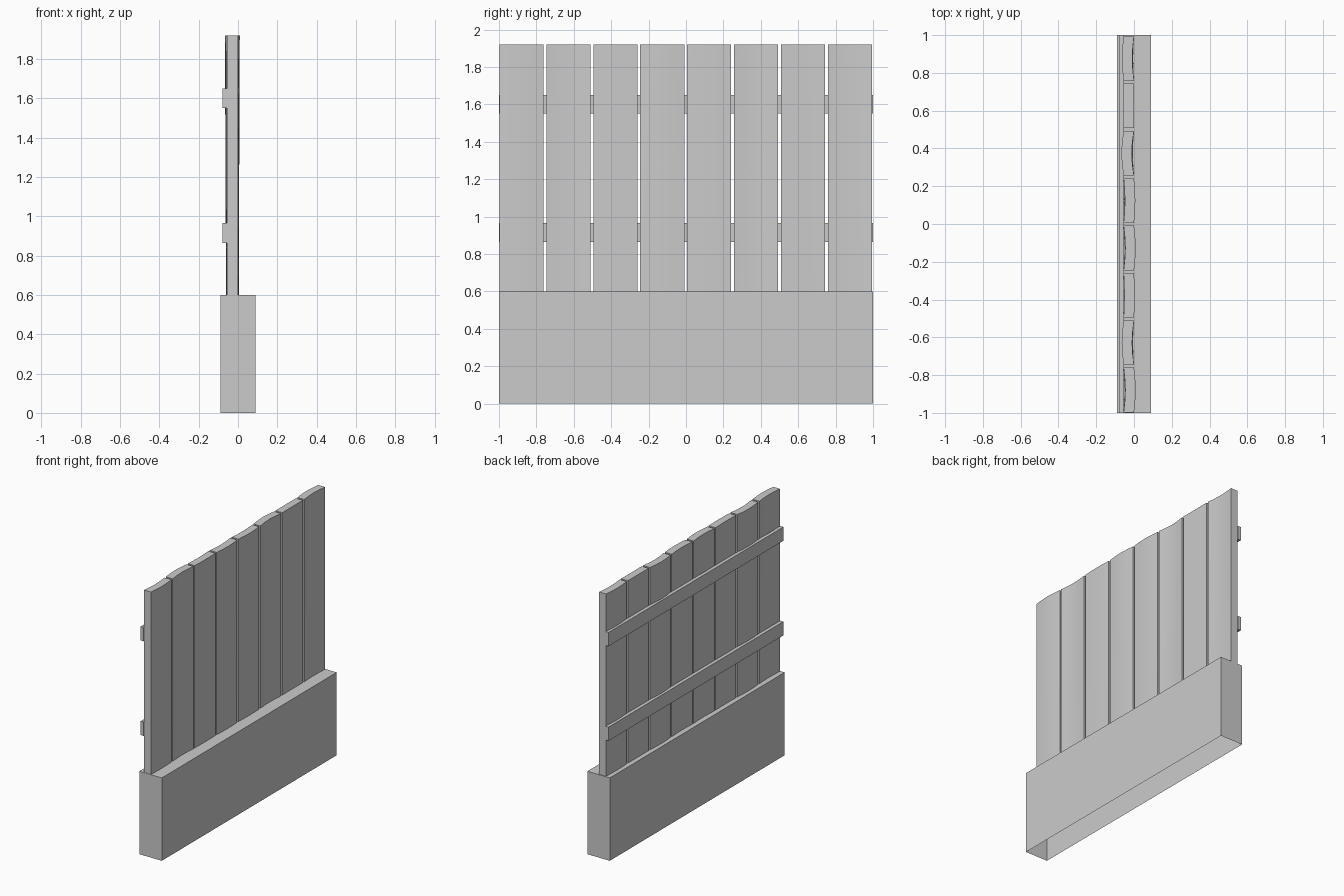
import bpy, bmesh, math

if "Cube" in bpy.data.objects:
    bpy.data.objects.remove(bpy.data.objects["Cube"])


def finish(name, bm):
    bmesh.ops.recalc_face_normals(bm, faces=bm.faces)
    me = bpy.data.meshes.new(name)
    bm.to_mesh(me)
    bm.free()
    ob = bpy.data.objects.new(name, me)
    bpy.context.collection.objects.link(ob)
    return ob


def box(name, lo, hi, open_bottom=False):
    bm = bmesh.new()
    bmesh.ops.create_cube(bm, size=1)
    for v in bm.verts:
        for i in range(3):
            v.co[i] = lo[i] if v.co[i] < 0 else hi[i]
    if open_bottom:
        down = [f for f in bm.faces if f.calc_center_median().z < lo[2] + 1e-5]
        bmesh.ops.delete(bm, geom=down, context='FACES_ONLY')
    return finish(name, bm)


def plank(name, y0, width, bow):
    # warped board: bowed cross-section, lofted from bottom to top
    bm = bmesh.new()
    cols = 4
    rings = []
    for z, k in ((0.6, 0.5), (1.25, 0.7), (1.92, 1.0)):
        def shift(t):
            return bow * k * math.sin(math.pi * t)
        ts = [i / cols for i in range(cols + 1)]
        pts = [(0.0 + shift(t), y0 + width * t) for t in ts]
        pts += [(-0.055 + shift(t), y0 + width * t) for t in reversed(ts)]
        rings.append([bm.verts.new((x, y, z)) for x, y in pts])
    n = len(rings[0])
    for a, b in zip(rings, rings[1:]):
        for i in range(n):
            j = (i + 1) % n
            bm.faces.new((a[i], a[j], b[j], b[i]))
    bm.faces.new(rings[0])
    bm.faces.new(rings[-1])
    for f in bm.faces:
        f.smooth = True
    ob = finish(name, bm)
    bpy.ops.object.select_all(action='DESELECT')
    ob.select_set(True)
    bpy.context.view_layer.objects.active = ob
    bpy.ops.object.shade_smooth_by_angle(angle=math.radians(30))


# low wall, hollow underneath
box("base_wall", (-0.09, -1, 0), (0.09, 1, 0.6), open_bottom=True)

# eight upright boards
bows = (0.009, -0.010, 0.004, 0.009, 0.007, -0.012, -0.001, -0.009)
for i, bow in enumerate(bows):
    plank(f"plank_{i + 1}", -0.997 + i * 0.2507, 0.236, bow)

# two horizontal rails behind the boards
for name, z in (("lower_rail", 0.865), ("upper_rail", 1.55)):
    box(name, (-0.08, -1, z), (-0.055, 1, z + 0.1))
